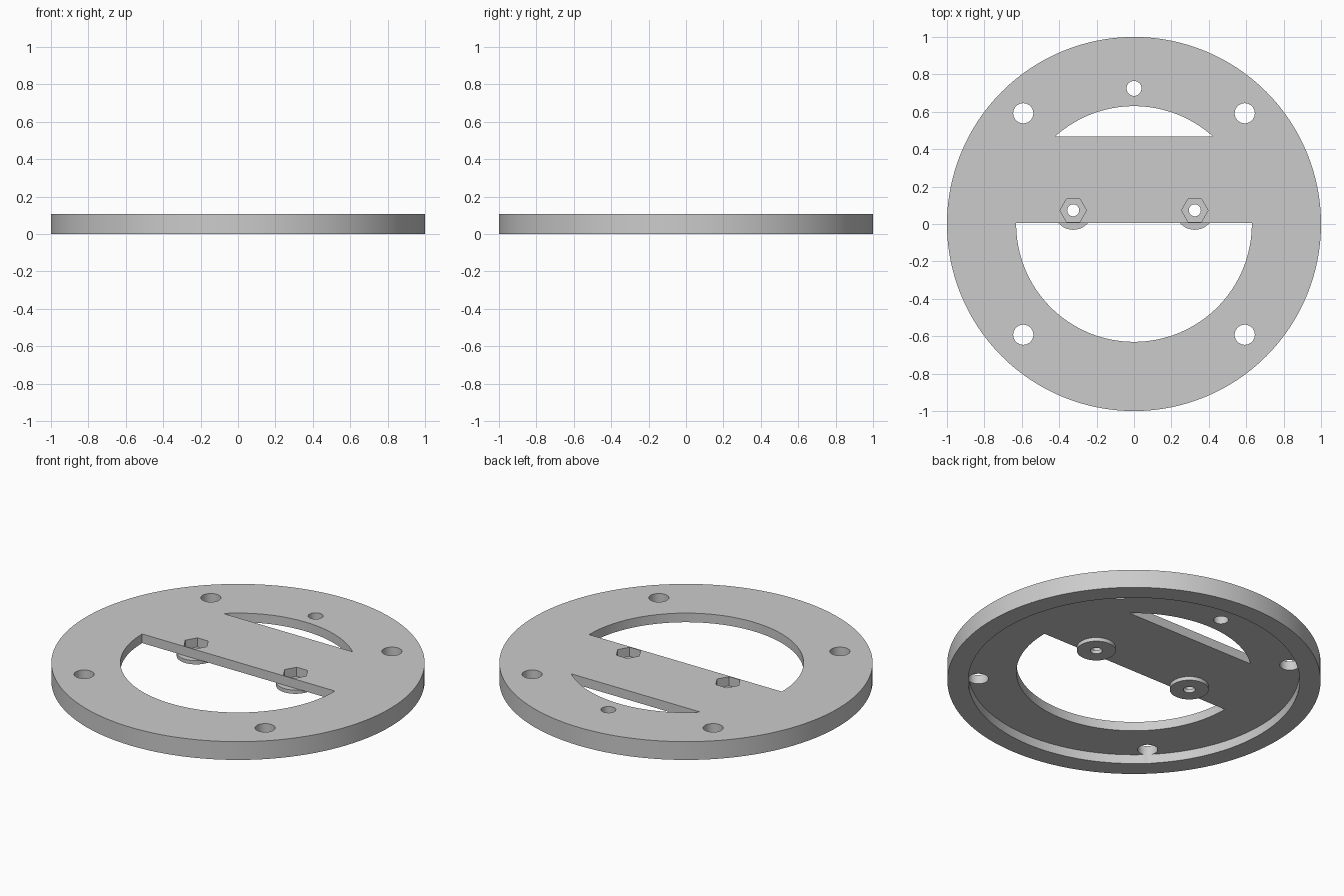
import bpy, math

if "Cube" in bpy.data.objects:
    bpy.data.objects.remove(bpy.data.objects["Cube"])

grey = bpy.data.materials.new("plain grey")
grey.diffuse_color = (0.6, 0.6, 0.6, 1)
grey.use_nodes = True
grey.node_tree.nodes["Principled BSDF"].inputs["Base Color"].default_value = grey.diffuse_color

TOP = 0.108      # overall height
FLOOR = 0.054    # underside of the thin web
BOSS = 0.032     # underside of the nut bosses
R_WINDOW = 0.63
NUTS = [(-0.325, 0.073), (0.325, 0.073)]


def prism(name, outline, z0, z1):
    """Solid extruded from an xy outline (counter-clockwise)."""
    n = len(outline)
    verts = [(x, y, z) for z in (z0, z1) for x, y in outline]
    faces = [tuple(range(n))[::-1], tuple(range(n, 2 * n))]
    faces += [(i, (i + 1) % n, n + (i + 1) % n, n + i) for i in range(n)]
    mesh = bpy.data.meshes.new(name)
    mesh.from_pydata(verts, [], faces)
    ob = bpy.data.objects.new(name, mesh)
    bpy.context.collection.objects.link(ob)
    return ob


def arc(r, a0, a1, n, cx=0, cy=0):
    return [(cx + r * math.cos(a0 + (a1 - a0) * i / n),
             cy + r * math.sin(a0 + (a1 - a0) * i / n)) for i in range(n + 1)]


def circle(r, n, cx=0, cy=0):
    return arc(r, 0, 2 * math.pi, n, cx, cy)[:-1]


def combine(target, tool, operation):
    """Apply a boolean and drop the tool."""
    mod = target.modifiers.new("cut", 'BOOLEAN')
    mod.operation, mod.solver, mod.object = operation, 'EXACT', tool
    bpy.context.view_layer.objects.active = target
    bpy.ops.object.modifier_apply(modifier=mod.name)
    bpy.data.objects.remove(tool)


def cut(outline, z0=-0.1, z1=0.3):
    combine(plate, prism("cutter", outline, z0, z1), 'DIFFERENCE')


# Round plate with a shallow recess underneath
plate = prism("mounting_plate", circle(1, 128), 0, TOP)
cut(circle(0.888, 128), -0.1, FLOOR)

# Windows either side of the cross bar
a = math.asin(0.005 / R_WINDOW)
cut(arc(R_WINDOW, math.pi - a, 2 * math.pi + a, 64))
b = math.asin(0.467 / R_WINDOW)
cut(arc(R_WINDOW, b, math.pi - b, 40))

# Mounting holes and the small index hole
for sx in (-1, 1):
    for sy in (-1, 1):
        cut(circle(0.054, 32, sx * 0.592, sy * 0.592))
cut(circle(0.04, 32, 0, 0.725))

# Nut bosses below the bar, with hexagonal pockets and bolt holes
for x, y in NUTS:
    combine(plate, prism("boss", circle(0.104, 48, x, y), BOSS, FLOOR), 'UNION')
    cut(circle(0.071, 6, x, y), FLOOR)
    cut(circle(0.032, 32, x, y))

# Colour and shading
plate.data.materials.clear()
plate.data.materials.append(grey)
for p in plate.data.polygons:
    p.material_index = 0
bpy.ops.object.select_all(action='DESELECT')
plate.select_set(True)
bpy.context.view_layer.objects.active = plate
bpy.ops.object.shade_smooth_by_angle(angle=math.radians(30))
